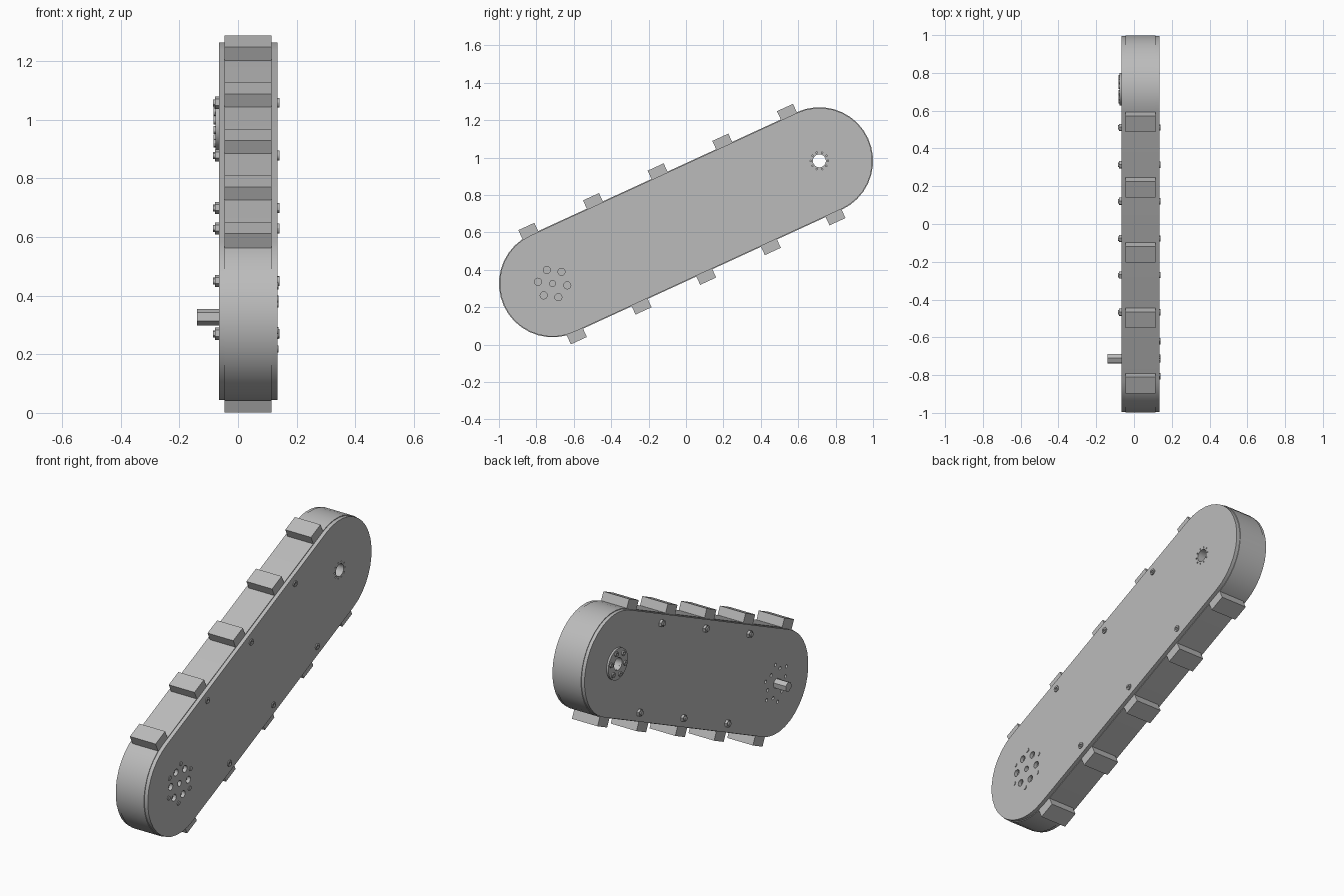
import bpy, bmesh, math
from mathutils import Matrix, Vector

if "Cube" in bpy.data.objects:
    bpy.data.objects.remove(bpy.data.objects["Cube"])

TILT = math.radians(24.7)
HALF = 0.785                 # half the distance between the two axles
RIGHT, LEFT = 0.135, -0.065  # outer faces of the side plates
BELT = (-0.046, 0.114)
C, S = math.cos(TILT), math.sin(TILT)
# Local frame: X along the arm, Y across it, Z out through the side plate
FRAME = Matrix(((0, 0, 1, 0), (C, -S, 0, 0), (S, C, 0, 0.654), (0, 0, 0, 1)))

gray = bpy.data.materials.new("plain gray")
gray.use_nodes = True
gray.diffuse_color = (0.5, 0.5, 0.5, 1)
gray.node_tree.nodes["Principled BSDF"].inputs["Base Color"].default_value = (0.5, 0.5, 0.5, 1)


def finish(name, bm, smooth=True):
    bmesh.ops.recalc_face_normals(bm, faces=bm.faces)
    mesh = bpy.data.meshes.new(name)
    bm.to_mesh(mesh)
    bm.free()
    mesh.materials.append(gray)
    ob = bpy.data.objects.new(name, mesh)
    bpy.context.collection.objects.link(ob)
    ob.matrix_world = FRAME
    if smooth:
        shade(ob)
    return ob


def shade(ob):
    bpy.ops.object.select_all(action='DESELECT')
    ob.select_set(True)
    bpy.context.view_layer.objects.active = ob
    bpy.ops.object.shade_smooth_by_angle(angle=math.radians(30))


def circle(u, n, r, sides=24, turn=0.0):
    return [(u + r * math.cos(turn + math.tau * i / sides),
             n + r * math.sin(turn + math.tau * i / sides)) for i in range(sides)]


def capsule(r, steps=18):
    pts = []
    for side in (1, -1):
        for i in range(steps + 1):
            a = math.pi * i / steps - math.pi / 2
            pts.append((side * (HALF + r * math.cos(a)), side * r * math.sin(a)))
    return pts


def prism(bm, outline, z0, z1, inner=None):
    """Extrude an outline; with an inner outline it becomes a ring."""
    count = len(outline)
    loops = [[bm.verts.new((x, y, z)) for x, y in shape]
             for shape in ([outline, inner] if inner else [outline]) for z in (z0, z1)]
    pairs = [(0, 1), (2, 3), (0, 2), (1, 3)] if inner else [(0, 1)]
    for a, b in pairs:
        for i in range(count):
            j = (i + 1) % count
            bm.faces.new((loops[a][i], loops[a][j], loops[b][j], loops[b][i]))
    if not inner:
        bm.faces.new(loops[0][::-1])
        bm.faces.new(loops[1])


def ring_points(u, radius, count, start):
    return circle(u, 0, radius, count, math.radians(start) - TILT)


def make_plate(name, z0, z1, holes):
    bm = bmesh.new()
    prism(bm, capsule(0.283), z0, z1)
    plate = finish(name, bm, False)
    bm = bmesh.new()
    for u, n, r in holes:
        prism(bm, circle(u, n, r, 16), z0 - 0.01, z1 + 0.01)
    cutter = finish(name + "_cutter", bm, False)
    cutter.hide_render = True
    mod = plate.modifiers.new("holes", 'BOOLEAN')
    mod.operation, mod.object, mod.solver = 'DIFFERENCE', cutter, 'EXACT'
    bpy.context.view_layer.update()
    cut = bpy.data.meshes.new_from_object(
        plate.evaluated_get(bpy.context.evaluated_depsgraph_get()))
    plate.modifiers.clear()
    plate.data = cut
    bpy.data.objects.remove(cutter)
    shade(plate)


# Side plates with axle, motor and bearing holes
motor_ring = ring_points(-HALF, 0.079, 6, 53)
screw_ring = ring_points(-HALF, 0.108, 6, 25)
axle_holes = [(HALF, 0, 0.035), (-HALF, 0, 0.027)]
make_plate("right_plate", BELT[1], RIGHT,
           axle_holes + [(u, n, 0.019) for u, n in motor_ring]
           + [(u, n, 0.004) for u, n in ring_points(HALF, 0.046, 10, 0)])
make_plate("left_plate", LEFT, BELT[0],
           axle_holes + [(u, n, 0.009) for u, n in motor_ring + screw_ring])

# Belt running round both ends
bm = bmesh.new()
prism(bm, capsule(0.287), *BELT, inner=capsule(0.268))
finish("belt", bm)

# Rectangular cleats on both straight runs
bm = bmesh.new()
for side in (1, -1):
    for i in range(5):
        u = -0.785 + 0.3805 * i
        lo, hi = sorted((side * 0.275, side * 0.336))
        prism(bm, [(u - 0.047, lo), (u + 0.047, lo), (u + 0.047, hi), (u - 0.047, hi)], *BELT)
finish("belt_cleats", bm, False)

# Hidden drum behind the motor holes and the hollow upper axle
bm = bmesh.new()
prism(bm, circle(-HALF, 0, 0.2, 32), BELT[0] + 0.006, BELT[1] - 0.012)
finish("drive_drum", bm)
bm = bmesh.new()
prism(bm, circle(HALF, 0, 0.06), *BELT, inner=circle(HALF, 0, 0.035))
finish("upper_axle_tube", bm)

# Drive shaft and its hollow right end
bm = bmesh.new()
prism(bm, circle(-HALF, 0, 0.028, 6), -0.14, BELT[1] - 0.012)
finish("drive_shaft", bm, False)
bm = bmesh.new()
prism(bm, circle(-HALF, 0, 0.027), 0.1, RIGHT, inner=circle(-HALF, 0, 0.016))
finish("shaft_collar", bm)

# Bearing flange on the left of the upper axle
bm = bmesh.new()
prism(bm, circle(HALF, 0, 0.087, 32), LEFT - 0.011, LEFT, inner=circle(HALF, 0, 0.035, 32))
finish("bearing_flange", bm)
bm = bmesh.new()
for u, n in ring_points(HALF, 0.064, 6, 15):
    prism(bm, circle(u, n, 0.014, 12), LEFT - 0.018, LEFT - 0.01,
          inner=circle(u, n, 0.006, 12))
finish("flange_screws", bm)

# Small motor screws on the right plate
bm = bmesh.new()
for u, n in screw_ring:
    prism(bm, circle(u, n, 0.012, 12), RIGHT - 0.005, RIGHT + 0.004)
finish("motor_screws", bm)

# Through bolts: socket heads on the right, hex nuts on the left
heads, nuts = bmesh.new(), bmesh.new()
for side in (1, -1):
    for i in (-1, 0, 1):
        u, n = 0.024 + 0.43 * i, side * 0.236
        prism(heads, circle(u, n, 0.017, 12), RIGHT, RIGHT + 0.006,
              inner=circle(u, n, 0.008, 12))
        prism(nuts, circle(u, n, 0.021, 6), LEFT - 0.014, LEFT)
        prism(nuts, circle(u, n, 0.012, 12), LEFT - 0.021, LEFT - 0.01)
finish("bolt_heads", heads)
finish("bolt_nuts", nuts)
